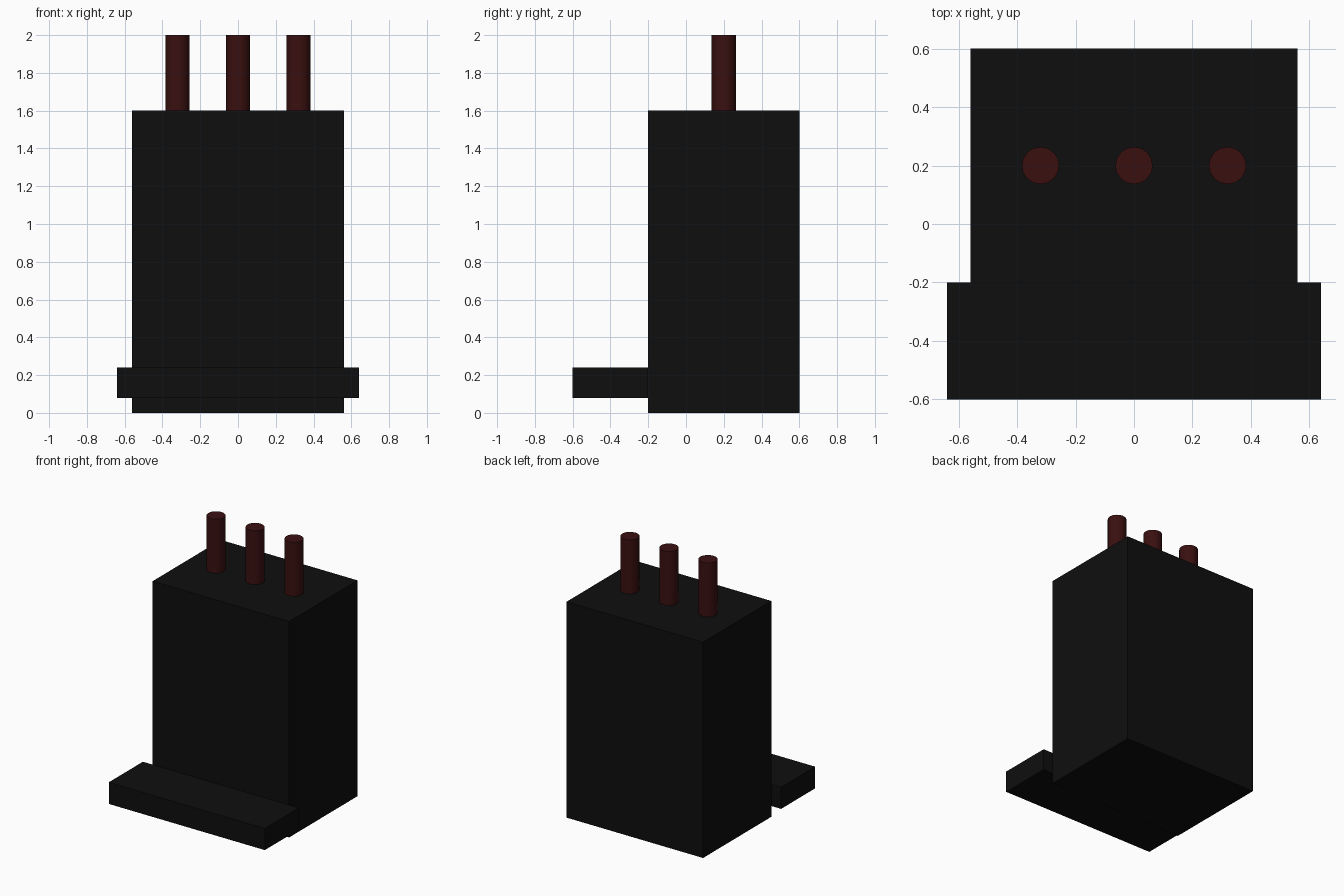
import bpy, math

if "Cube" in bpy.data.objects:
    bpy.data.objects.remove(bpy.data.objects["Cube"])


def material(name, rgb):
    m = bpy.data.materials.new(name)
    m.diffuse_color = (*rgb, 1.0)
    m.use_nodes = True
    m.node_tree.nodes["Principled BSDF"].inputs["Base Color"].default_value = m.diffuse_color
    return m


BLACK = material("black_plastic", (0.0045, 0.0045, 0.0045))
RED = material("dark_red", (0.042, 0.005, 0.005))


def box(name, lo, hi, mat):
    centre = [(a + b) / 2 for a, b in zip(lo, hi)]
    bpy.ops.mesh.primitive_cube_add(size=1, location=centre)
    ob = bpy.context.object
    ob.name = name
    ob.scale = [b - a for a, b in zip(lo, hi)]
    bpy.ops.object.transform_apply(location=False, rotation=False, scale=True)
    ob.data.materials.append(mat)
    return ob


# Main housing and the slightly wider ledge at its front
box("housing", (-0.56, -0.2, 0.0), (0.56, 0.6, 1.6), BLACK)
box("front_ledge", (-0.64, -0.6, 0.08), (0.64, -0.2, 0.24), BLACK)

# Row of three round pins on top
for i, x in enumerate((-0.32, 0.0, 0.32)):
    bpy.ops.mesh.primitive_cylinder_add(vertices=16, radius=0.064, depth=0.4,
                                        location=(x, 0.2, 1.8))
    pin = bpy.context.object
    pin.name = f"pin_{i + 1}"
    pin.data.materials.append(RED)
    bpy.ops.object.shade_smooth_by_angle(angle=math.radians(40))
